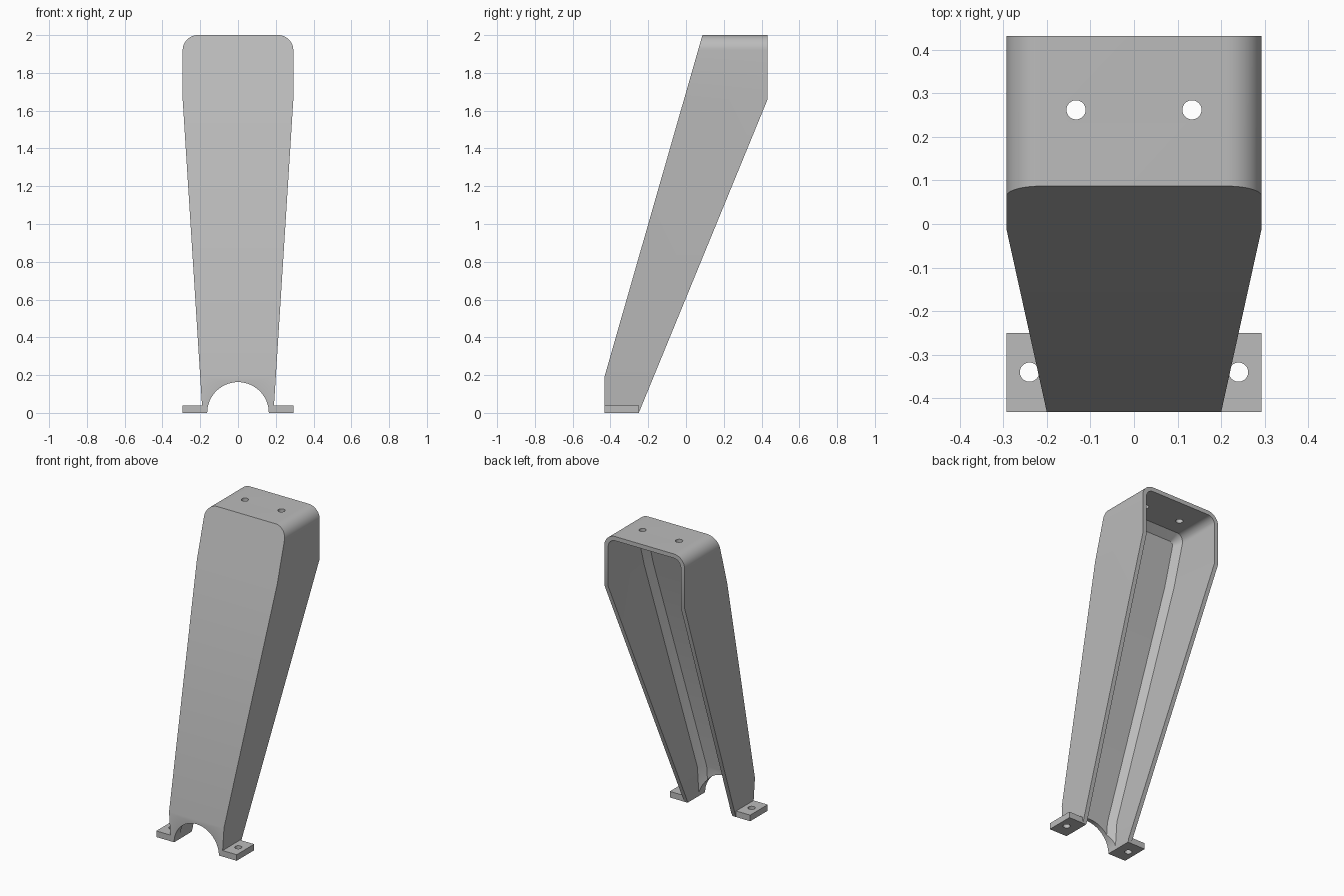
import bpy, bmesh, math

if "Cube" in bpy.data.objects:
    bpy.data.objects.remove(bpy.data.objects["Cube"], do_unlink=True)

WALL, CHAMFER = 0.028, 0.04
KNEE, SHOULDER, TOP = 0.19, 1.66, 2.0

metal = bpy.data.materials.new("light grey metal")
metal.use_nodes = True
metal.diffuse_color = (0.5, 0.5, 0.5, 1)
metal.node_tree.nodes["Principled BSDF"].inputs["Base Color"].default_value = (0.5, 0.5, 0.5, 1)


def front_y(z):
    return -0.432 + max(0, z - KNEE) * 0.519 / (TOP - KNEE)


def back_y(z):
    return -0.25 + min(z, SHOULDER) * 0.682 / SHOULDER


def half_width(z):
    return 0.188 + min(z, SHOULDER) * 0.105 / SHOULDER


def half_outline(inset, bottom, steps=12):
    """Right half of the front silhouette, from the base up round the corner."""
    pts = [(half_width(z) - inset, z) for z in (bottom, KNEE, SHOULDER)]
    r = max(0.08 - inset, 0.025)
    cx, cz = half_width(TOP) - inset - r, TOP - inset - r
    for i in range(steps + 1):
        a = math.pi / 2 * i / steps
        pts.append((cx + r * math.cos(a), cz + r * math.sin(a)))
    return pts


def finish(name, bm):
    bmesh.ops.recalc_face_normals(bm, faces=bm.faces)
    mesh = bpy.data.meshes.new(name)
    bm.to_mesh(mesh)
    bm.free()
    mesh.materials.append(metal)
    ob = bpy.data.objects.new(name, mesh)
    bpy.context.collection.objects.link(ob)
    return ob


def loft(name, layers, bottom):
    """Solid through mirrored outlines; each layer is (inset, depth function)."""
    bm = bmesh.new()
    loops = []
    for inset, depth in layers:
        half = half_outline(inset, bottom)
        full = half + [(-x, z) for x, z in reversed(half)]
        loops.append([bm.verts.new((x, depth(z), z)) for x, z in full])
    n = len(loops[0])
    for a, b in zip(loops, loops[1:]):
        for i in range(n):
            j = (i + 1) % n
            bm.faces.new((a[i], a[j], b[j], b[i]))
    for loop in (loops[0], loops[-1]):
        for i in range(n // 2 - 1):
            bm.faces.new((loop[i], loop[i + 1], loop[n - 2 - i], loop[n - 1 - i]))
    return finish(name, bm)


def cylinder(name, radius, length, location, along_y=False):
    bm = bmesh.new()
    bmesh.ops.create_cone(bm, cap_ends=True, segments=64 if along_y else 32,
                          radius1=radius, radius2=radius, depth=length)
    ob = finish(name, bm)
    ob.location = location
    if along_y:
        ob.rotation_euler.x = math.pi / 2
    return ob


def cut(target, cutter):
    mod = target.modifiers.new("cut", 'BOOLEAN')
    mod.operation, mod.solver, mod.object = 'DIFFERENCE', 'EXACT', cutter
    cutter.hide_render = True
    bpy.context.view_layer.update()
    with bpy.context.temp_override(object=target, active_object=target):
        bpy.ops.object.modifier_apply(modifier=mod.name)
    bpy.data.objects.remove(cutter, do_unlink=True)


def smooth(ob):
    bpy.ops.object.select_all(action='DESELECT')
    ob.select_set(True)
    bpy.context.view_layer.objects.active = ob
    bpy.ops.object.shade_smooth_by_angle(angle=math.radians(25))


# Tapered leg shell, open at the back
leg = loft("leg_shell", [(0, front_y), (0, back_y)], 0)
cavity = loft("cavity_cutter", [
    (WALL + CHAMFER, lambda z: front_y(z) + WALL),
    (WALL, lambda z: front_y(z) + WALL + CHAMFER),
    (WALL, lambda z: back_y(z) + 0.2)], -0.1)
cut(leg, cavity)

# Arch at the base and bolt holes in the top
cut(leg, cylinder("arch_cutter", 0.163, 1, (0, -0.4, 0), along_y=True))
for side in (-1, 1):
    cut(leg, cylinder("hole_cutter", 0.022, 0.3, (side * 0.133, 0.262, TOP)))
smooth(leg)

# Mounting feet with bolt holes
for side, label in ((1, "left"), (-1, "right")):
    bm = bmesh.new()
    bmesh.ops.create_cube(bm, size=1)
    for v in bm.verts:
        v.co = (side * (0.239 + v.co.x * 0.108), -0.341 + v.co.y * 0.182, 0.02 + v.co.z * 0.04)
    foot = finish(label + "_foot", bm)
    cut(foot, cylinder("hole_cutter", 0.022, 0.3, (side * 0.24, -0.34, 0)))
    smooth(foot)
